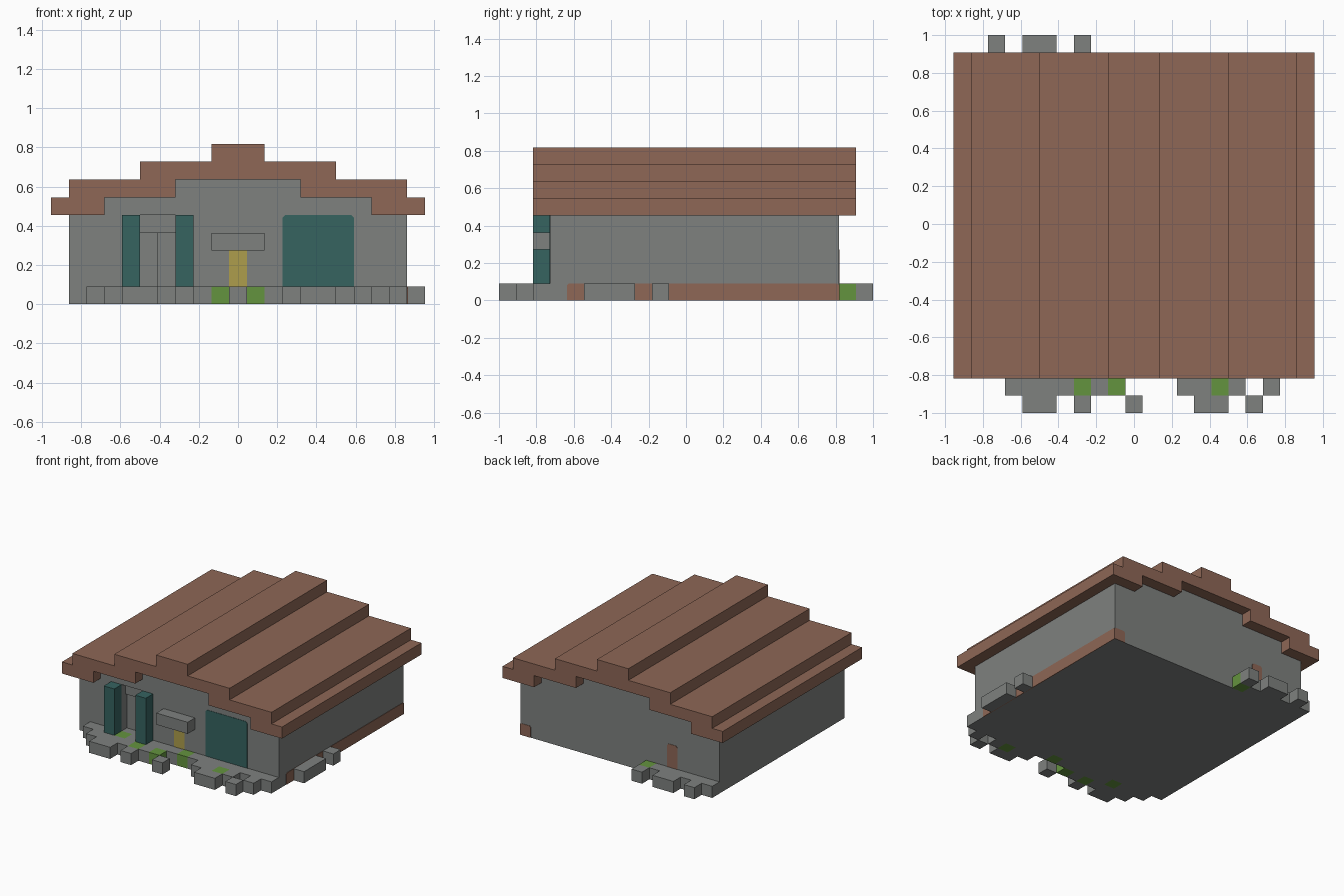
import bpy
import bmesh

U = 1 / 11  # edge of one building block

if "Cube" in bpy.data.objects:
    bpy.data.objects.remove(bpy.data.objects["Cube"])


def material(name, rgb):
    """Flat material from display colour, stored as linear."""
    lin = [((c / 255 + 0.055) / 1.055) ** 2.4 for c in rgb] + [1]
    m = bpy.data.materials.new(name)
    m.use_nodes = True
    m.diffuse_color = lin
    m.node_tree.nodes["Principled BSDF"].inputs["Base Color"].default_value = lin
    return m


STONE = material("grey stone", (126, 129, 127))
BROWN = material("roof brown", (142, 103, 86))
TEAL = material("dark teal", (54, 99, 96))
YELLOW = material("door yellow", (174, 158, 76))
GREEN = material("moss green", (100, 148, 62))


def X(i):
    return (i - 10.5) * U


def Y(j):
    return (j - 11) * U


def finish(name, bm, mat):
    bmesh.ops.recalc_face_normals(bm, faces=bm.faces)
    mesh = bpy.data.meshes.new(name)
    bm.to_mesh(mesh)
    bm.free()
    mesh.materials.append(mat)
    ob = bpy.data.objects.new(name, mesh)
    bpy.context.collection.objects.link(ob)
    return ob


def extrude(name, outline, vec, mat):
    """Closed planar outline pushed along a vector."""
    bm = bmesh.new()
    face = bm.faces.new([bm.verts.new(p) for p in outline])
    new = bmesh.ops.extrude_face_region(bm, geom=[face], use_keep_orig=True)["geom"]
    bmesh.ops.translate(bm, vec=vec, verts=[g for g in new if isinstance(g, bmesh.types.BMVert)])
    return finish(name, bm, mat)


def gable(name, half, j0, j1, mat):
    """Mirror the right half of a stepped profile (grid units) and extrude it."""
    pts = half + [(21 - x, z) for x, z in reversed(half)]
    return extrude(name, [(X(x), Y(j0), z * U) for x, z in pts], (0, (j1 - j0) * U, 0), mat)


def blocks(name, boxes, mat):
    """Boxes given in grid units as (x0, x1, y0, y1, z0, z1)."""
    bm = bmesh.new()
    for a, b, c, d, e, f in boxes:
        lo, hi = (X(a), Y(c), e * U), (X(b), Y(d), f * U)
        vs = bmesh.ops.create_cube(bm, size=1)["verts"]
        for v in vs:
            v.co = [hi[k] if v.co[k] > 0 else lo[k] for k in range(3)]
    return finish(name, bm, mat)


def plate(name, axis, a0, a1, z0, z1, at, mat, cut=0.0):
    """Thin painted panel on a wall, with optionally clipped upper corners."""
    shape = [(a0, z0), (a1, z0), (a1, z1 - cut), (a1 - cut, z1), (a0 + cut, z1), (a0, z1 - cut)]
    if not cut:
        shape = [(a0, z0), (a1, z0), (a1, z1), (a0, z1)]
    t = 0.003
    if axis == "y":
        pts = [(X(a), Y(at) - t, z * U) for a, z in shape]
        return extrude(name, pts, (0, 2 * t, 0), mat)
    pts = [(X(at) - t, Y(a), z * U) for a, z in shape]
    return extrude(name, pts, (2 * t, 0, 0), mat)


# House body with stepped gables
walls = gable("walls", [(20, 0), (20, 5), (18, 5), (18, 6), (14, 6), (14, 7)], 3, 20, STONE)

# Stepped doorway niche between the posts
niche = blocks("doorway_cutter", [(5, 7, 2.5, 4, 1, 5)], STONE)
mod = walls.modifiers.new("doorway", "BOOLEAN")
mod.operation = "DIFFERENCE"
mod.solver = "EXACT"
mod.object = niche
bpy.context.view_layer.objects.active = walls
bpy.ops.object.modifier_apply(modifier="doorway")
bpy.data.objects.remove(niche)
blocks("door_leaf", [(5, 6, 3.7, 4, 1, 4)], STONE)
blocks("door_lintel", [(5, 7, 3.5, 4, 4, 5)], STONE)

# Stepped roof shell: lower edge, then upper edge
gable("roof", [(14, 7), (14, 6), (18, 6), (18, 5), (21, 5), (21, 6), (20, 6), (20, 7),
               (16, 7), (16, 8), (12, 8), (12, 9)], 2, 21, BROWN)

# Porch posts and the board over the small door
blocks("porch_posts", [(i, i + 1, 2, 3, 1, 5) for i in (4, 7)], TEAL)
blocks("door_board", [(9, 12, 2, 3, 3, 4)], STONE)

# Ground stones, as runs of blocks per row: row -> (start, end)
rows = {
    0: [(4, 6), (7, 8), (10, 11), (14, 16), (17, 18)],
    1: [(3, 7), (8, 9), (13, 15), (16, 17), (18, 19)],
    2: [(2, 5), (6, 11), (12, 20)],
    20: [(1, 7)],
    21: [(2, 3), (4, 6), (7, 8)],
}
paving = [(a, b, j, j + 1, 0, 1) for j, runs in rows.items() for a, b in runs]
paving += [(20, 21, 5, 8, 0, 1), (20, 21, 9, 10, 0, 1)]
blocks("ground_stones", paving, STONE)
mossy = [(7, 1), (9, 1), (15, 1), (5, 2), (11, 2), (7, 20)]
blocks("moss_stones", [(i, i + 1, j, j + 1, 0, 1) for i, j in mossy], GREEN)

# Painted panels
plate("front_window", "y", 13, 17, 1, 5, 3, TEAL, 0.15)
plate("small_door", "y", 10, 11, 1, 3, 3, YELLOW)
plate("side_rust_band", "x", 4, 20, 0, 1, 20, BROWN, 0.1)
plate("back_corner_rust", "y", 19, 20, 0, 1, 20, BROWN, 0.1)
plate("back_rust_patch", "y", 5, 6, 1, 3, 20, BROWN, 0.15)
